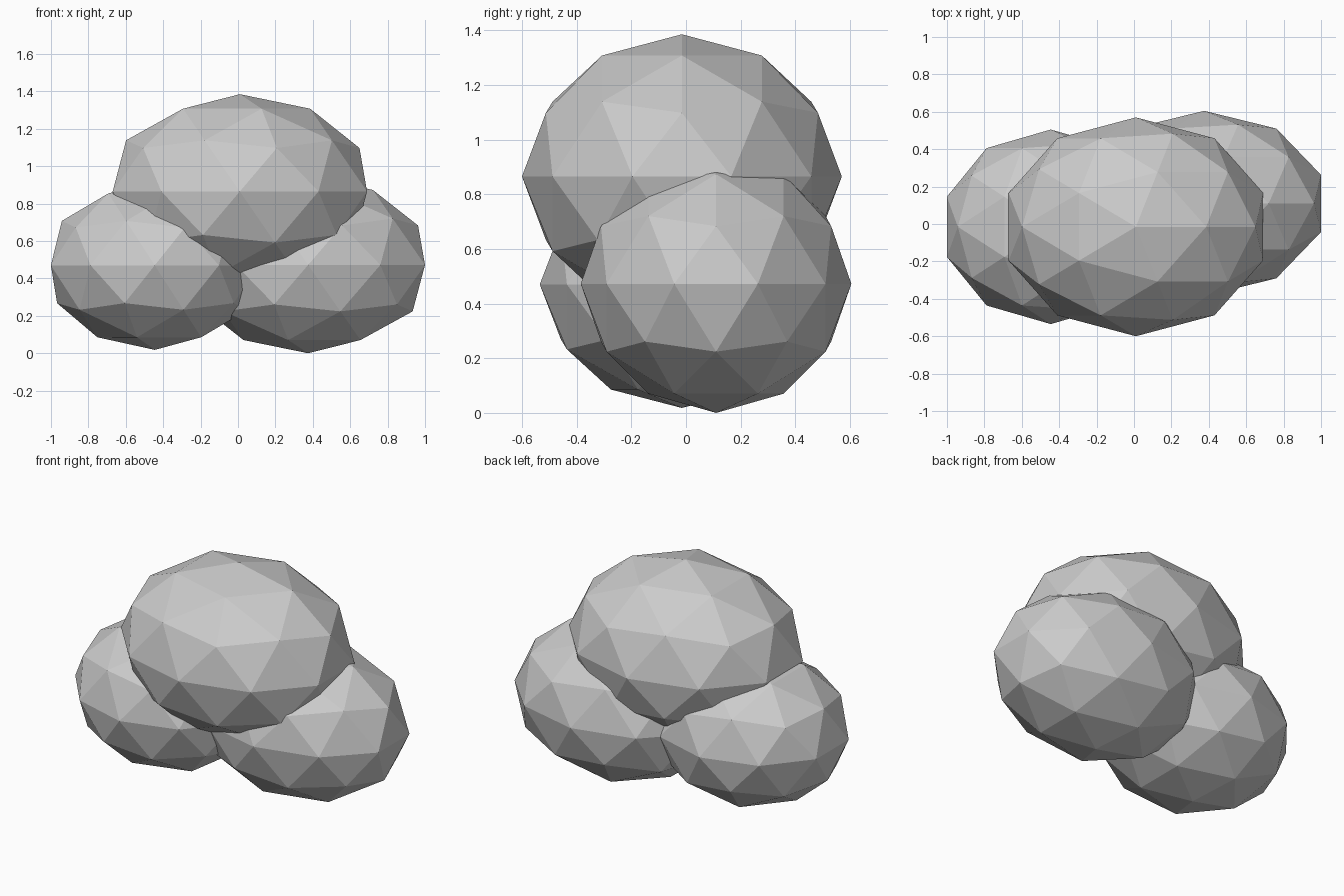
import bpy

cube = bpy.data.objects.get("Cube")
if cube:
    bpy.data.objects.remove(cube, do_unlink=True)

# One pale grey for the whole cluster
grey = bpy.data.materials.new("pale_grey")
grey.use_nodes = True
colour = (0.6, 0.6, 0.6, 1.0)
grey.diffuse_color = colour
grey.node_tree.nodes["Principled BSDF"].inputs["Base Color"].default_value = colour


def add_lobe(name, centre, radii):
    """Flat-faced, stretched icosphere."""
    bpy.ops.mesh.primitive_ico_sphere_add(subdivisions=2, radius=1, location=centre)
    lobe = bpy.context.object
    lobe.name = name
    lobe.scale = radii
    bpy.ops.object.transform_apply(location=False, rotation=False, scale=True)
    bpy.ops.object.shade_flat()
    lobe.data.materials.append(grey)


# Large lobe resting on two lower ones
add_lobe("top_lobe", (0.01, -0.015, 0.865), (0.715, 0.585, 0.52))
add_lobe("left_lobe", (0.375, 0.11, 0.472), (0.657, 0.495, 0.472))
add_lobe("right_lobe", (-0.445, -0.015, 0.47), (0.584, 0.52, 0.452))
